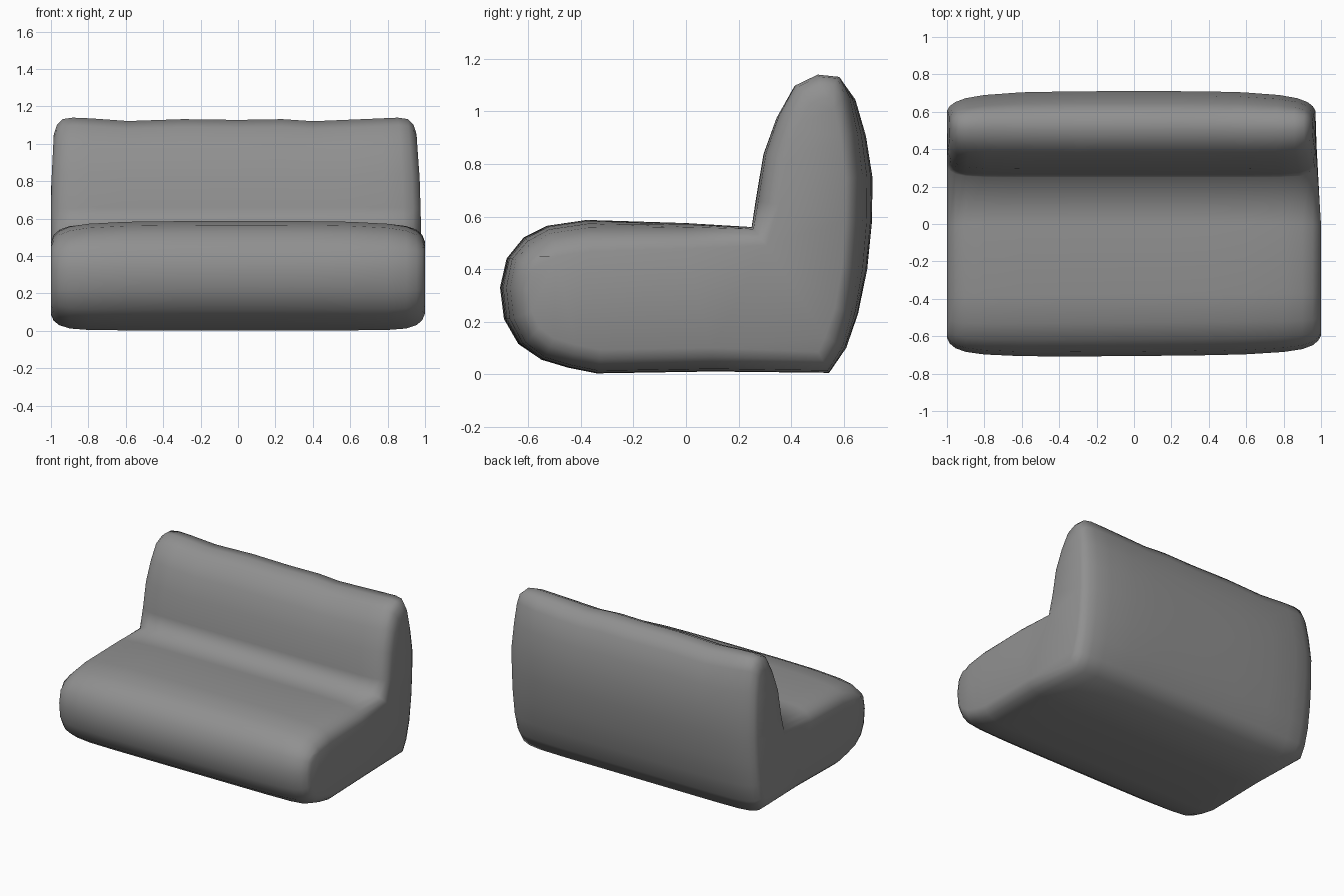
import bpy, bmesh
from mathutils import Vector

if "Cube" in bpy.data.objects:
    bpy.data.objects.remove(bpy.data.objects["Cube"])

# Side profile of the L-shaped cushion (y, z), starting at the rear bottom edge
profile = [Vector(p) for p in [
    (0.545, 0.005), (0.1, 0.01), (-0.34, 0.003), (-0.45, 0.025), (-0.55, 0.055),
    (-0.64, 0.115), (-0.695, 0.21), (-0.71, 0.33), (-0.685, 0.44), (-0.62, 0.52),
    (-0.53, 0.565), (-0.38, 0.587), (0.0, 0.575), (0.25, 0.56), (0.265, 0.66),
    (0.295, 0.84), (0.345, 0.98), (0.41, 1.095), (0.50, 1.138), (0.59, 1.128),
    (0.645, 1.05), (0.685, 0.91), (0.71, 0.75), (0.708, 0.58), (0.69, 0.40),
    (0.655, 0.23), (0.61, 0.10)]]

# Slices along the width: (x, inset of the profile, dip of the top edge)
ends = [(1.0, 0.09, 0), (0.985, 0.055, -0.02), (0.955, 0.028, -0.022), (0.90, 0.010, -0.012), (0.80, 0.002, 0)]
middle = [(-0.6, 0, 0.016), (-0.3, 0, 0.006), (0, 0, 0.01), (0.25, 0, 0.006), (0.42, 0, 0.017), (0.6, 0, 0.01)]
slices = [(-x, i, d) for x, i, d in ends] + middle + ends[::-1]


def clamp(v):
    return max(0.0, min(1.0, v))


def inset_profile(amount):
    points = []
    n = len(profile)
    for k, p in enumerate(profile):
        a = (p - profile[k - 1]).normalized()
        b = (profile[(k + 1) % n] - p).normalized()
        # the profile runs clockwise, so inward is to the right
        inward = (Vector((a.y, -a.x)) + Vector((b.y, -b.x))).normalized()
        points.append(p + inward * amount)
    return points


# Cushion body: loft the slices and close both ends
bm = bmesh.new()
rings = []
for x, inset, dip in slices:
    ring = []
    end = abs(x) ** 4
    for y, z in inset_profile(inset):
        z -= dip * clamp((z - 0.7) / 0.4)
        # the rear and front bulges flatten towards the ends
        y -= 0.35 * end * max(0, y - 0.58)
        y += 0.2 * end * max(0, -0.55 - y)
        # the seat's front hump sinks a little at the ends
        if z > 0.45 and y < 0.1:
            z -= 0.03 * end * clamp((0.1 - y) / 0.4)
        # the right side leans in towards the back, both sides lean in at the top
        taper = 0.03 * clamp(y / 0.45) * max(0, x)
        lean = 0.02 * clamp((z - 0.75) / 0.4) * x
        # front edge is slightly skewed
        skew = 0.012 * (x + 0.5) * max(0, -y)
        ring.append(bm.verts.new((x - taper - lean, y + skew, z)))
    rings.append(ring)
n = len(profile)
for r, s in zip(rings, rings[1:]):
    for k in range(n):
        bm.faces.new((r[k], r[(k + 1) % n], s[(k + 1) % n], s[k]))
caps = [bm.faces.new(rings[0]), bm.faces.new(rings[-1])]
bmesh.ops.recalc_face_normals(bm, faces=bm.faces)
bmesh.ops.triangulate(bm, faces=caps)

mesh = bpy.data.meshes.new("sofa_cushion")
bm.to_mesh(mesh)
bm.free()
for face in mesh.polygons:
    face.use_smooth = True
sofa = bpy.data.objects.new("sofa_cushion", mesh)
bpy.context.collection.objects.link(sofa)

# Dark grey fabric
fabric = bpy.data.materials.new("grey_fabric")
fabric.diffuse_color = (0.28, 0.28, 0.28, 1)
fabric.use_nodes = True
fabric.node_tree.nodes["Principled BSDF"].inputs["Base Color"].default_value = fabric.diffuse_color
mesh.materials.append(fabric)
